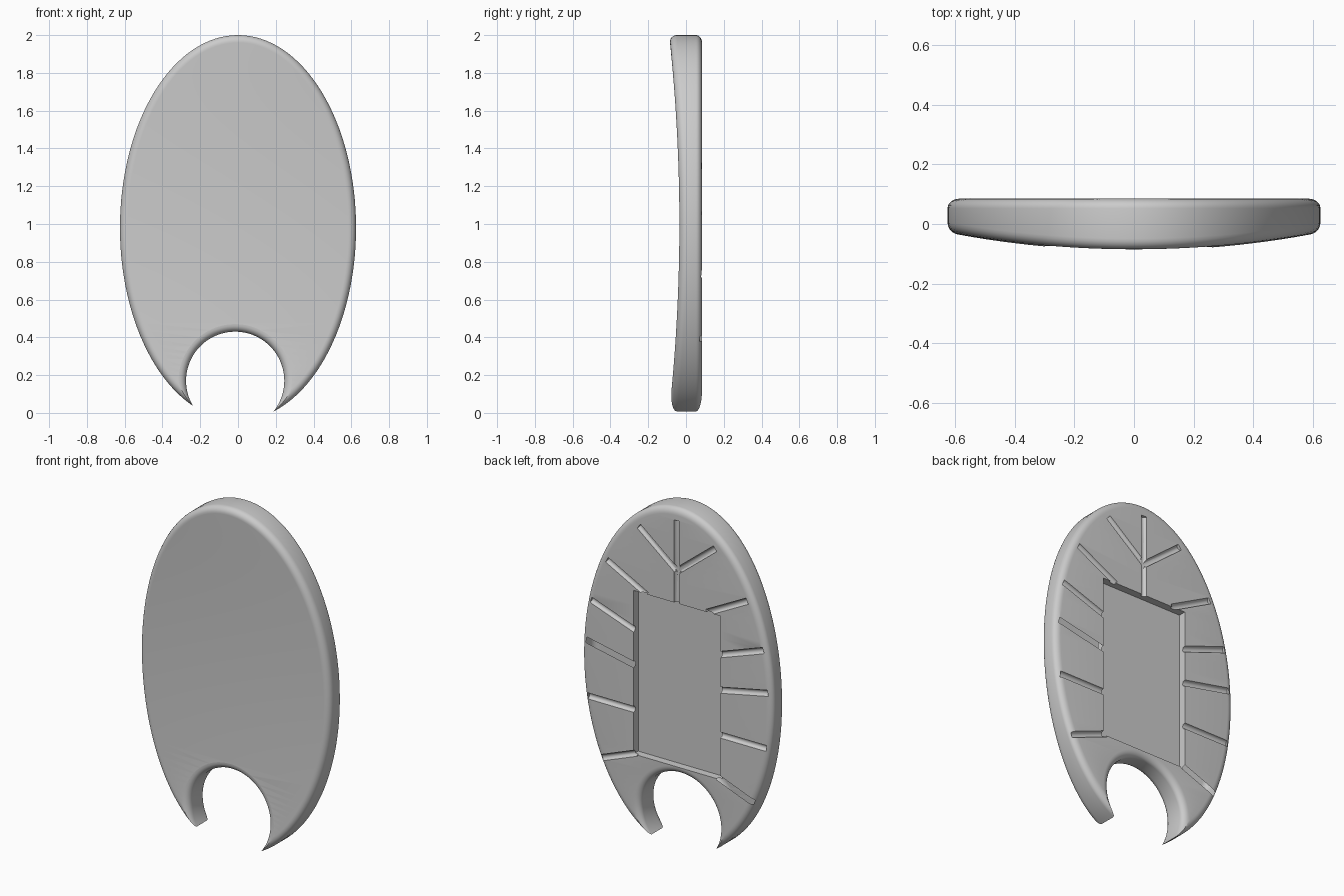
import bpy, bmesh, math
from mathutils import Vector

cube = bpy.data.objects.get("Cube")
if cube:
    bpy.data.objects.remove(cube, do_unlink=True)

BACK = 0.085            # flat rear face
SEG = 128
FILLET = 0.04


def front_y(z):
    """Front face, gently hollow from top to bottom."""
    return -0.035 - 0.054 * (z - 1) ** 2


def fillet_steps(steps=6):
    """(inset, depth) pairs from the face down to the side wall."""
    for i in range(steps + 1):
        a = math.pi / 2 * i / steps
        yield FILLET * (1 - math.sin(a)), FILLET * (1 - math.cos(a))


def make_object(name, bm):
    bmesh.ops.recalc_face_normals(bm, faces=bm.faces)
    mesh = bpy.data.meshes.new(name)
    bm.to_mesh(mesh)
    bm.free()
    obj = bpy.data.objects.new(name, mesh)
    bpy.context.collection.objects.link(obj)
    return obj


def loft(bm, rings):
    loops = [[bm.verts.new(p) for p in ring] for ring in rings]
    for a, b in zip(loops, loops[1:]):
        for i in range(SEG):
            j = (i + 1) % SEG
            bm.faces.new((a[i], a[j], b[j], b[i]))
    return loops


def strip_cap(bm, loop):
    """Close a ring with level strips so the face can curve in height."""
    for i in range(SEG // 2):
        quad = (loop[i], loop[i + 1], loop[-i - 1], loop[-i])
        bm.faces.new(list(dict.fromkeys(quad)))


def ring(cx, cz, rx, rz, depth, side):
    pts = []
    for i in range(SEG):
        a = 2 * math.pi * i / SEG
        z = cz + rz * math.cos(a)
        y = front_y(z) + depth if side == "front" else BACK - depth
        pts.append((cx + rx * math.sin(a), y, z))
    return pts


def both_sides(cx, cz, rx, rz, sign):
    """Rings through the front fillet, the wall and the back fillet."""
    steps = list(fillet_steps())
    front = [ring(cx, cz, rx + sign * d, rz + sign * d, h, "front") for d, h in steps]
    back = [ring(cx, cz, rx + sign * d, rz + sign * d, h * 0.8, "back")
            for d, h in reversed(steps)]
    return front + back


def carve(target, cutter):
    mod = target.modifiers.new("carve", "BOOLEAN")
    mod.operation = "DIFFERENCE"
    mod.solver = "EXACT"
    mod.object = cutter
    cutter.hide_render = True
    bpy.context.view_layer.objects.active = target
    bpy.ops.object.modifier_apply(modifier=mod.name)
    bpy.data.objects.remove(cutter, do_unlink=True)


# Oval body with rounded rims
bm = bmesh.new()
loops = loft(bm, both_sides(0, 0.98, 0.625, 1.02, -1))
strip_cap(bm, loops[0])
strip_cap(bm, loops[-1])
body = make_object("oval_plate", bm)

# Round notch at the bottom, flared to round its own edges
bm = bmesh.new()
rings = both_sides(-0.015, 0.17, 0.26, 0.26, 1)
rings.insert(0, [(x, -0.3, z) for x, y, z in rings[0]])
rings.append([(x, 0.3, z) for x, y, z in rings[-1]])
loops = loft(bm, rings)
bm.faces.new(loops[0])
bm.faces.new(loops[-1])
carve(body, make_object("notch_cutter", bm))

# Rectangular recess in the back
bm = bmesh.new()
bmesh.ops.create_cube(bm, size=1)
bmesh.ops.scale(bm, vec=(0.57, 0.2, 0.97), verts=bm.verts)
bmesh.ops.translate(bm, vec=(0, BACK - 0.045 + 0.1, 0.955), verts=bm.verts)
carve(body, make_object("recess_cutter", bm))


# Radiating half-round grooves: outer x, outer z, inner x, inner z
def groove(x0, z0, x1, z1):
    a, b = Vector((x0, BACK, z0)), Vector((x1, BACK, z1))
    b += (b - a).normalized() * 0.015
    bm = bmesh.new()
    bmesh.ops.create_cone(bm, cap_ends=True, segments=16, radius1=0.018,
                          radius2=0.018, depth=(b - a).length)
    turn = (b - a).to_track_quat("Z", "Y").to_matrix()
    bmesh.ops.rotate(bm, matrix=turn, verts=bm.verts)
    bmesh.ops.translate(bm, vec=(a + b) / 2, verts=bm.verts)
    carve(body, make_object("groove_cutter", bm))


groove(0, 1.93, 0, 1.44)
for s in (1, -1):
    for x0, z0, x1, z1 in ((0.25, 1.83, 0, 1.63), (0.46, 1.575, 0.21, 1.445),
                           (0.565, 1.31, 0.28, 1.21), (0.595, 1.065, 0.28, 1.0),
                           (0.585, 0.735, 0.28, 0.735), (0.5, 0.39, 0.28, 0.475)):
        groove(s * x0, z0, s * x1, z1)

# Plain grey finish
grey = bpy.data.materials.new("plain_grey")
grey.use_nodes = True
colour = (0.6, 0.6, 0.6, 1)
grey.diffuse_color = colour
grey.node_tree.nodes["Principled BSDF"].inputs["Base Color"].default_value = colour
body.data.materials.clear()
body.data.materials.append(grey)

bpy.ops.object.select_all(action="DESELECT")
body.select_set(True)
bpy.context.view_layer.objects.active = body
bpy.ops.object.shade_smooth_by_angle(angle=math.radians(35))
